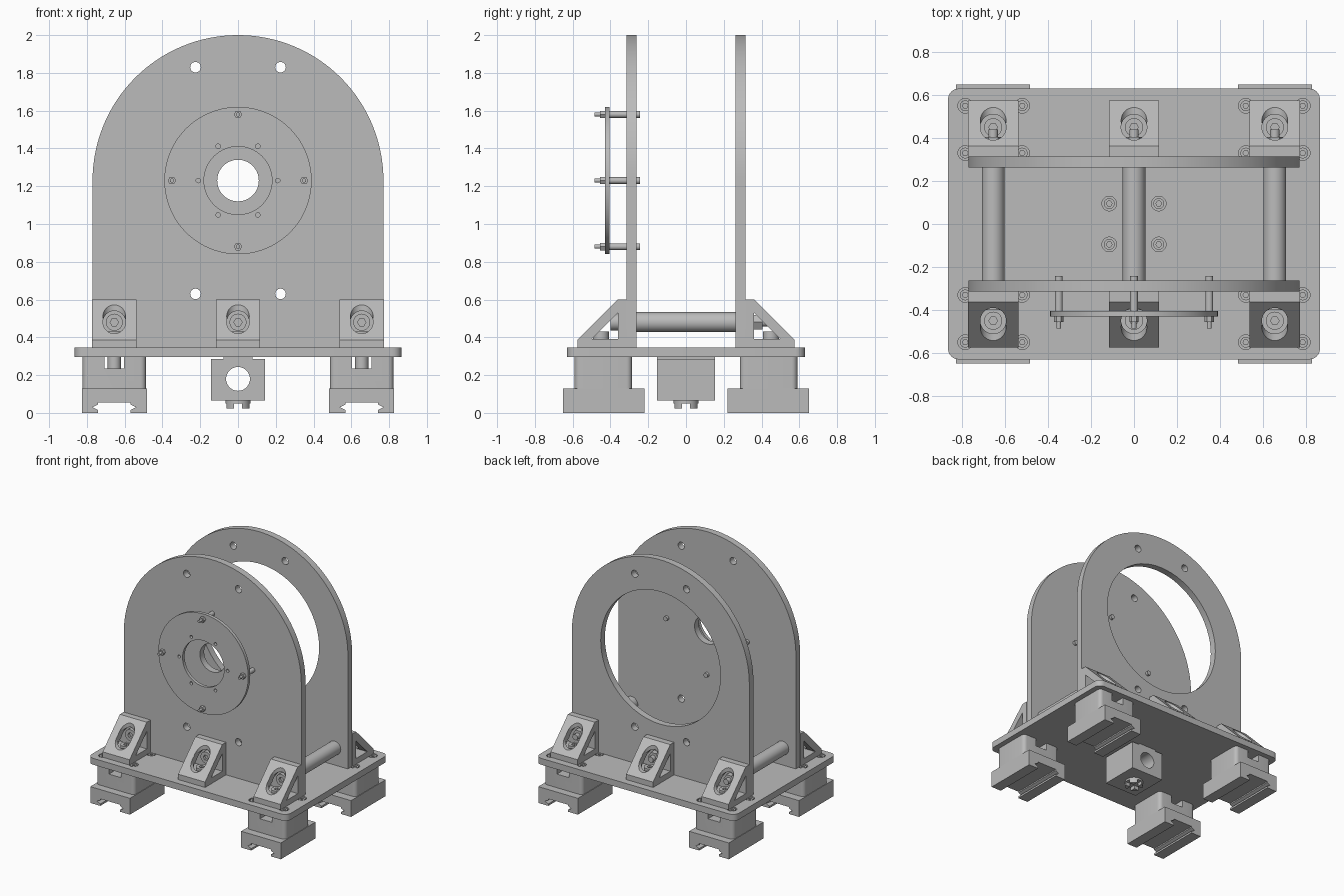
import bpy, bmesh
from math import sin, cos, pi
from mathutils import Vector

if "Cube" in bpy.data.objects:
    bpy.data.objects.remove(bpy.data.objects["Cube"])

GREY = bpy.data.materials.new("machined_grey")
GREY.use_nodes = True
GREY.diffuse_color = (0.5, 0.5, 0.5, 1)
GREY.node_tree.nodes["Principled BSDF"].inputs["Base Color"].default_value = (0.5, 0.5, 0.5, 1)

# Maps a profile point (u, v) and a depth d to space for each extrusion axis
TO_SPACE = {
    "x": lambda u, v, d: Vector((d, u, v)),
    "y": lambda u, v, d: Vector((u, d, v)),
    "z": lambda u, v, d: Vector((u, v, d)),
}


def prism(name, profile, axis, start, end):
    """Extrude a closed 2D profile along an axis."""
    bm = bmesh.new()
    face = bm.faces.new([bm.verts.new(TO_SPACE[axis](u, v, start)) for u, v in profile])
    new = bmesh.ops.extrude_face_region(bm, geom=[face])["geom"]
    shift = TO_SPACE[axis](0, 0, end - start)
    bmesh.ops.translate(bm, vec=shift, verts=[g for g in new if isinstance(g, bmesh.types.BMVert)])
    bmesh.ops.recalc_face_normals(bm, faces=bm.faces)
    mesh = bpy.data.meshes.new(name)
    bm.to_mesh(mesh)
    bm.free()
    mesh.materials.append(GREY)
    obj = bpy.data.objects.new(name, mesh)
    bpy.context.collection.objects.link(obj)
    return obj


def arc(u, v, r, a0, a1, n):
    return [(u + r * cos(a0 + (a1 - a0) * i / n), v + r * sin(a0 + (a1 - a0) * i / n)) for i in range(n + 1)]


def cyl(name, u, v, r, axis, start, end, sides=32):
    return prism(name, arc(u, v, r, 0, 2 * pi, sides)[:-1], axis, start, end)


def rect(u0, u1, v0, v1):
    return [(u0, v0), (u1, v0), (u1, v1), (u0, v1)]


def rounded(w, h, r, v=0):
    """Rounded rectangle with half sizes w and h, centred on (0, v)."""
    pts = []
    for k, (su, sv) in enumerate([(1, 1), (-1, 1), (-1, -1), (1, -1)]):
        pts += arc(su * (w - r), v + sv * (h - r), r, k * pi / 2, (k + 1) * pi / 2, 6)
    return pts


def cut(obj, *cutters):
    """Subtract the cutters and bake the result."""
    for c in cutters:
        mod = obj.modifiers.new("cut", "BOOLEAN")
        mod.operation, mod.solver, mod.object = "DIFFERENCE", "EXACT", c
    graph = bpy.context.evaluated_depsgraph_get()
    mesh = bpy.data.meshes.new_from_object(obj.evaluated_get(graph))
    obj.modifiers.clear()
    obj.data = mesh
    for c in cutters:
        bpy.data.objects.remove(c)
    return obj


def repeat(obj, xs, sides):
    """Place linked copies at each x; side -1 is the front, 1 turns to the rear."""
    spots = [(x, s) for x in xs for s in sides]
    for i, (x, s) in enumerate(spots):
        o = obj if i == 0 else obj.copy()
        if i:
            bpy.context.collection.objects.link(o)
        o.location.x = x
        o.rotation_euler.z = pi if s > 0 else 0


COLS = (-0.655, 0, 0.655)
ENDS = (-0.655, 0.655)
BOTH = (-1, 1)
AXIS_Z = 1.23

# Base plate with counterbored screws
bolts = [(sx * x, sy * y) for x in (0.52, 0.785) for y in (0.33, 0.55) for sx in BOTH for sy in BOTH]
bolts += [(sx * 0.115, sy * 0.095) for sx in BOTH for sy in BOTH]
base = prism("base_plate", rounded(0.865, 0.63, 0.05), "z", 0.295, 0.345)
cut(base, *[cyl("cutter", x, y, 0.034, "z", 0.315, 0.4, 24) for x, y in bolts])
for x, y in bolts:
    screw = cyl("base_screw", x, y, 0.025, "z", 0.31, 0.343, 24)
    cut(screw, cyl("cutter", x, y, 0.013, "z", 0.325, 0.4, 6))

# Two arched uprights: small bore at the front, large bore at the rear
arch = [(-0.77, 0.345), (0.77, 0.345)] + arc(0, AXIS_Z, 0.77, 0, pi, 64)
for name, y0, y1, bore in (("front_upright", -0.315, -0.263, 0.11), ("rear_upright", 0.263, 0.315, 0.52)):
    holes = [cyl("cutter", 0, AXIS_Z, bore, "y", y0 - 0.1, y1 + 0.1, 64)]
    holes += [cyl("cutter", sx * 0.225, AXIS_Z + sz * 0.6, 0.028, "y", y0 - 0.1, y1 + 0.1, 24)
              for sx in BOTH for sz in BOTH]
    cut(prism(name, arch, "y", y0, y1), *holes)

# Mounting disc with a ring of small holes
disc = cyl("mounting_disc", 0, AXIS_Z, 0.39, "y", -0.43, -0.405, 80)
ring = [cyl("cutter", 0.21 * cos(k * pi / 3), AXIS_Z + 0.21 * sin(k * pi / 3), 0.012, "y", -0.5, -0.3, 16)
        for k in range(6)]
cut(disc, cyl("cutter", 0, AXIS_Z, 0.18, "y", -0.5, -0.3, 64), *ring)

# Standoffs holding the disc
for k in range(4):
    u, v = 0.35 * cos(k * pi / 2), AXIS_Z + 0.35 * sin(k * pi / 2)
    cyl("standoff", u, v, 0.018, "y", -0.405, -0.243, 20)
    cyl("standoff_nut", u, v, 0.022, "y", -0.455, -0.43, 6)
    cyl("standoff_stud", u, v, 0.011, "y", -0.485, -0.455, 16)

# Tie rods between the uprights
for x in COLS:
    cyl("tie_rod", x, 0.48, 0.053, "y", -0.263, 0.263)

# Corner brackets: triangular window and slotted sloping face
bracket = prism("corner_bracket", [(-0.315, 0.345), (-0.575, 0.345), (-0.575, 0.387),
                                   (-0.362, 0.6), (-0.315, 0.6)], "x", -0.117, 0.117)
cut(bracket,
    prism("cutter", [(-0.36, 0.39), (-0.5, 0.39), (-0.36, 0.53)], "x", -0.2, 0.2),
    cyl("cutter", 0, 0.48, 0.06, "y", -0.7, -0.361),
    cyl("cutter", 0, -0.45, 0.06, "z", 0.391, 0.7))
repeat(bracket, COLS, BOTH)

# Bracket fasteners: upright screws, front cap screws, rear nuts
down = cyl("bracket_screw", 0, -0.45, 0.042, "z", 0.388, 0.43)
cut(down, cyl("cutter", 0, -0.45, 0.02, "z", 0.41, 0.5, 6))
repeat(down, COLS, BOTH)
repeat(cyl("bracket_screw_thread", 0, -0.45, 0.035, "z", 0.235, 0.3, 24), ENDS, BOTH)
cap = cyl("rod_cap_screw", 0, 0.48, 0.045, "y", -0.40, -0.36)
cut(cap, cyl("cutter", 0, 0.48, 0.022, "y", -0.5, -0.38, 6))
repeat(cap, COLS, (-1,))
repeat(cyl("rod_nut", 0, 0.48, 0.045, "y", -0.405, -0.36, 6), COLS, (1,))
repeat(cyl("rod_stud", 0, 0.48, 0.022, "y", -0.44, -0.4, 20), COLS, (1,))

# Sliding feet: grooved carriage and slotted riser
half = [(0.085, 0.055), (0.085, 0.045), (0.115, 0.03), (0.085, 0.015), (0.085, 0), (0.172, 0), (0.172, 0.128)]
carriage = prism("carriage", half + [(-u, v) for u, v in reversed(half)], "y", -0.65, -0.22)
repeat(carriage, ENDS, BOTH)
riser = prism("riser_block", rounded(0.168, 0.152, 0.03, -0.4375), "z", 0.128, 0.295)
cut(riser, prism("cutter", rect(-0.052, 0.052, 0.235, 0.31), "y", -0.7, -0.2))
repeat(riser, ENDS, BOTH)

# Lead nut housing under the centre
housing = prism("nut_housing", rect(-0.143, 0.143, 0.065, 0.285), "y", -0.153, 0.153)
cut(housing, cyl("cutter", 0, 0.18, 0.063, "y", -0.3, 0.3, 40))
prism("housing_neck", rect(-0.078, 0.078, 0.285, 0.295), "y", -0.153, 0.153)
clamp = cyl("clamp_foot", 0, 0, 0.065, "z", 0.022, 0.065)
cut(clamp, prism("cutter", rect(-0.02, 0.02, 0, 0.05), "y", -0.1, 0.1),
    prism("cutter", rect(-0.02, 0.02, 0, 0.05), "x", -0.1, 0.1))

# Smooth round walls, keep machined edges sharp
bpy.ops.object.select_all(action="DESELECT")
for o in bpy.context.collection.objects:
    if o.type == "MESH" and GREY.name in o.data.materials:
        o.select_set(True)
        bpy.context.view_layer.objects.active = o
bpy.ops.object.shade_smooth_by_angle(angle=pi / 6)
